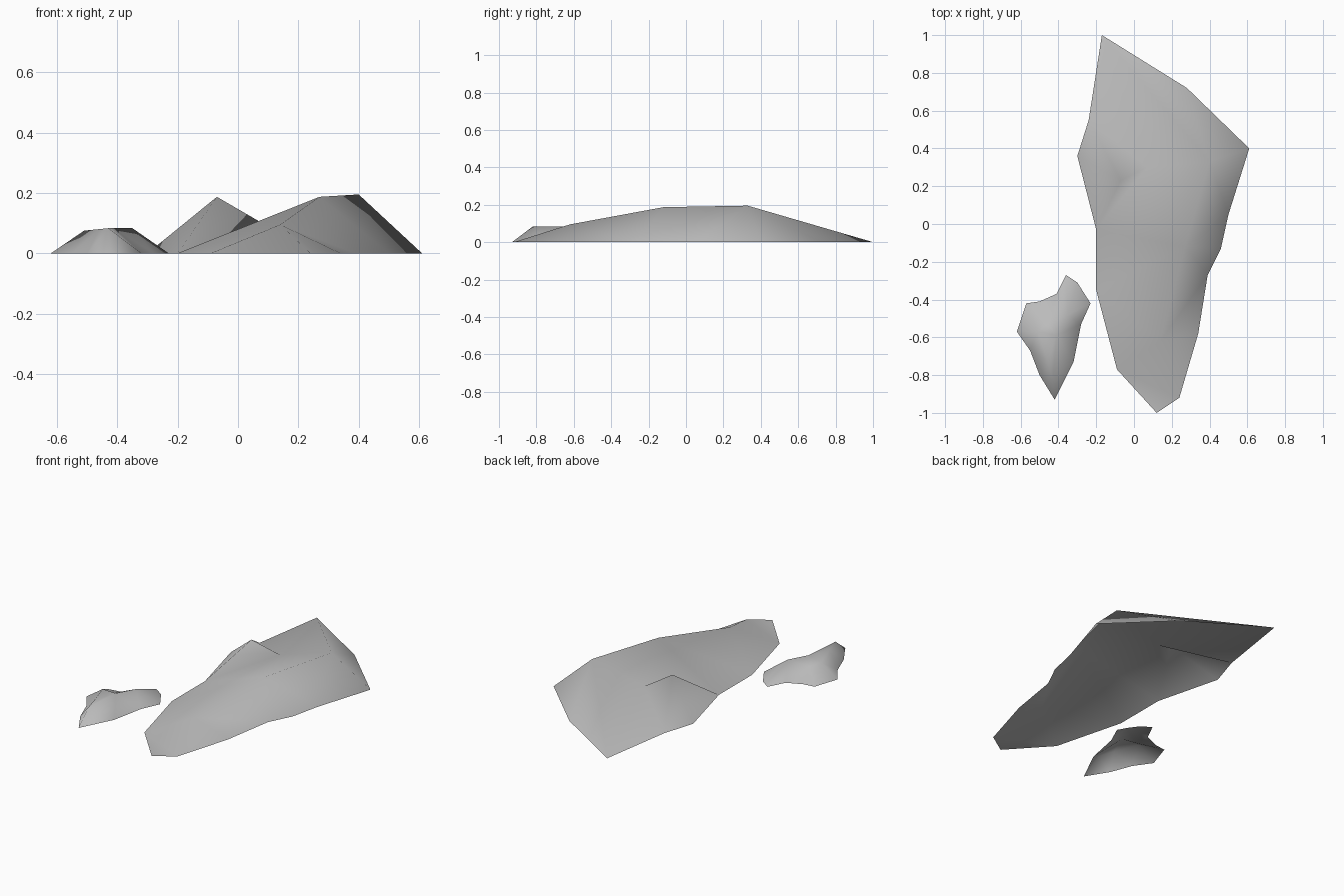
import bpy
from mathutils import Vector
from mathutils.geometry import delaunay_2d_cdt

cube = bpy.data.objects.get("Cube")
if cube:
    bpy.data.objects.remove(cube, do_unlink=True)

stone = bpy.data.materials.new("stone grey")
stone.use_nodes = True
grey = (0.5, 0.5, 0.5, 1)
stone.diffuse_color = grey
stone.node_tree.nodes["Principled BSDF"].inputs["Base Color"].default_value = grey


def rock(name, rim, peaks, creases):
    """Open rock shell: a ground outline, raised peaks and ridge lines between them."""
    points = [Vector((x, y, 0)) for x, y in rim] + [Vector(p) for p in peaks]
    count = len(rim)
    outline = [(i, (i + 1) % count) for i in range(count)]
    # A crease joins peak a to peak b, or to rim point b when marked "rim"
    ridges = [(count + a, b if kind == "rim" else count + b) for a, kind, b in creases]
    flat, _, faces, origin, _, _ = delaunay_2d_cdt(
        [p.xy for p in points], outline + ridges, [], 1, 1e-5)
    verts = [(v.x, v.y, points[o[0]].z if o else 0) for v, o in zip(flat, origin)]
    mesh = bpy.data.meshes.new(name)
    mesh.from_pydata(verts, [], faces)
    mesh.update()
    # Keep every face pointing up and out
    for face in mesh.polygons:
        if face.normal.z < 0:
            face.flip()
    mesh.update()
    mesh.materials.append(stone)
    mesh.shade_smooth()
    obj = bpy.data.objects.new(name, mesh)
    bpy.context.collection.objects.link(obj)
    return obj


# Long rock: main ridge of three peaks, a saddle and a side knoll
rock("large_rock",
     [(-.17, 1), (.28, .72), (.61, .4), (.5, .05), (.46, -.13), (.39, -.27),
      (.34, -.58), (.24, -.92), (.12, -1), (-.09, -.77), (-.2, -.35),
      (-.2, -.03), (-.3, .36), (-.24, .55)],
     [(.14, -.62, .095), (.27, -.12, .187), (.4, .33, .195),
      (.07, .3, .106), (-.07, .23, .187)],
     [(0, "peak", 1), (1, "peak", 2), (2, "peak", 3), (3, "peak", 4),
      (0, "rim", 6), (0, "rim", 9), (0, "rim", 10), (1, "rim", 10),
      (1, "rim", 11), (1, "rim", 4), (3, "rim", 0), (3, "rim", 11),
      (4, "rim", 11), (4, "rim", 12), (4, "rim", 13), (2, "rim", 0)])

# Small rock: curved ridge with a lower side peak across a shallow valley
rock("small_rock",
     [(-.36, -.27), (-.3, -.31), (-.23, -.42), (-.28, -.53), (-.32, -.73),
      (-.42, -.93), (-.5, -.8), (-.55, -.67), (-.62, -.57), (-.57, -.42),
      (-.5, -.41), (-.41, -.37)],
     [(-.43, -.82, .083), (-.46, -.72, .08), (-.41, -.59, .083),
      (-.35, -.48, .083), (-.51, -.57, .075), (-.46, -.53, .05)],
     [(0, "peak", 1), (1, "peak", 2), (2, "peak", 3), (4, "peak", 5),
      (2, "peak", 5), (1, "peak", 4), (0, "peak", 2), (0, "rim", 5),
      (3, "rim", 0), (4, "rim", 7), (5, "rim", 10), (5, "rim", 11)])
